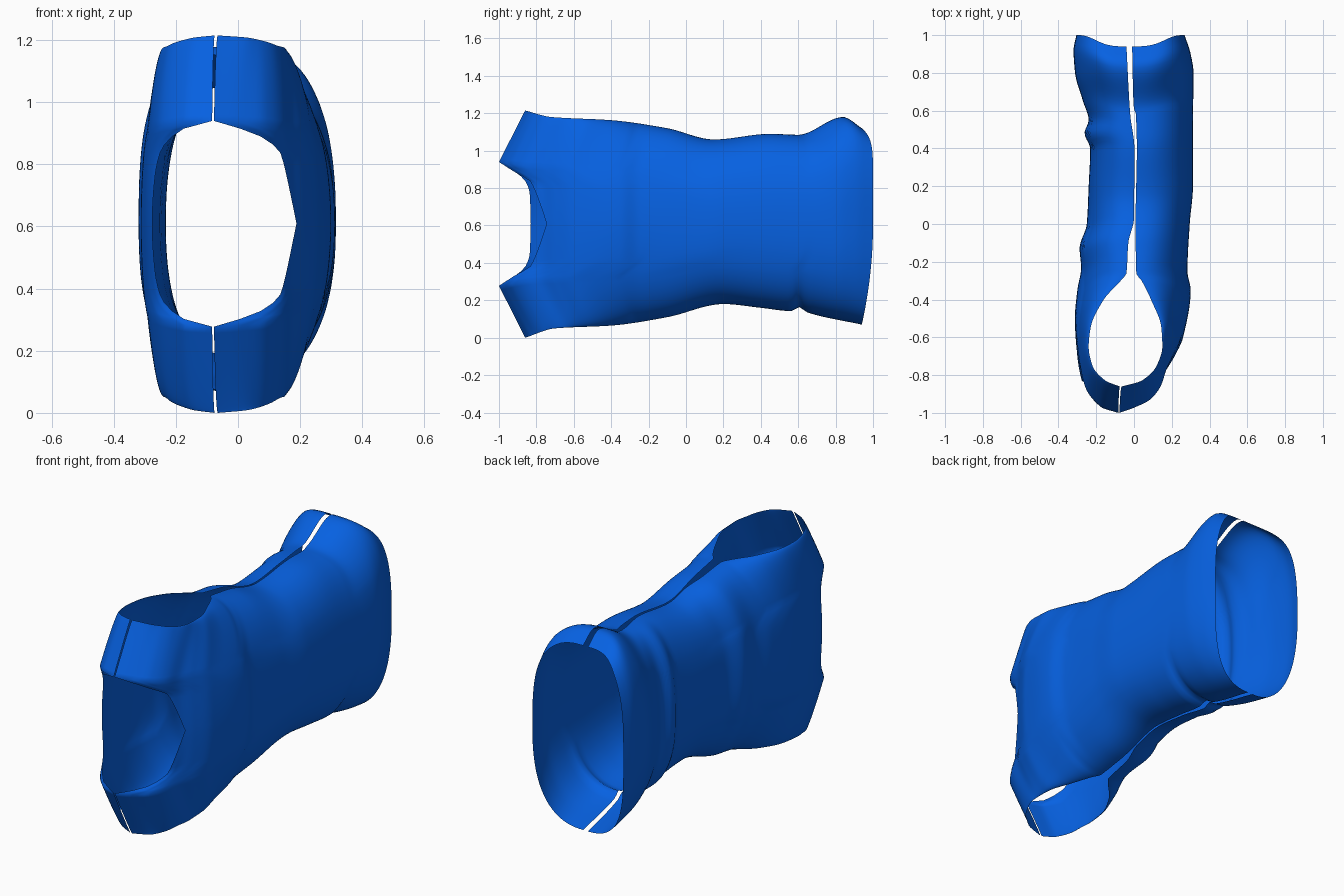
import bpy, bmesh, math

if "Cube" in bpy.data.objects:
    bpy.data.objects.remove(bpy.data.objects["Cube"])

ZC = 0.61          # height of the garment's centre line
QC = 0.545         # relative height of the neck / shoulder corner


def curve(pts):
    """Smooth interpolation through (position, value) points, monotone tangents."""
    xs, ys = zip(*pts)
    d = [(ys[i + 1] - ys[i]) / (xs[i + 1] - xs[i]) for i in range(len(xs) - 1)]
    m = [d[0]] + [0 if a * b <= 0 else 2 * a * b / (a + b) for a, b in zip(d, d[1:])] + [d[-1]]

    def f(x):
        x = min(max(x, xs[0]), xs[-1])
        i = 0
        while i < len(xs) - 2 and x > xs[i + 1]:
            i += 1
        h = xs[i + 1] - xs[i]
        t = (x - xs[i]) / h
        return (ys[i] * (1 + 2 * t) * (1 - t) ** 2 + m[i] * h * t * (1 - t) ** 2
                + ys[i + 1] * t * t * (3 - 2 * t) + m[i + 1] * h * t * t * (t - 1))
    return f


# upper and lower side outlines along the body
z_top = curve([(-.86, 1.215), (-.72, 1.18), (-.4, 1.163), (-.1, 1.12), (.15, 1.06),
               (.45, 1.09), (.6, 1.085), (.84, 1.18), (.94, 1.12)])
z_bottom = curve([(-.86, 0), (-.7, .05), (-.4, .065), (-.1, .11), (.2, .18), (.4, .16),
                  (.57, .142), (.6, .165), (.65, .135), (.94, .07)])
# squareness of the section along the body, above and below the centre
n_top = curve([(-.86, 1.9), (-.5, 1.9), (-.1, 2.3), (.6, 2.4), (.94, 3)])
n_bottom = curve([(-.86, 1.9), (-.5, 1.9), (-.1, 2.3), (.6, 2.4), (.94, 2.5)])

# right panel: outer line, armhole + side seam line, neckline depth
right = dict(
    side=1,
    outer=curve([(-1, -.08), (-.97, 0), (-.93, .085), (-.85, .148), (-.77, .175), (-.7, .215),
                 (-.6, .26), (-.35, .3), (-.25, .283), (0, .295), (.2, .312), (.5, .312),
                 (.8, .315), (.9, .3), (1, .268)]),
    edge=curve([(-.86, -.065), (-.83, .04), (-.75, .12), (-.65, .15), (-.55, .145), (-.4, .09),
                (-.3, .04), (-.26, .012), (0, .008), (.4, .015), (.58, .01), (.62, -.002), (.94, -.01)]),
    neck=curve([(0, -.745), (.15, -.775), (.3, -.81), (.38, -.835), (.44, -.9), (QC, -1)]))

# left panel
left = dict(
    side=-1,
    outer=curve([(-1, -.085), (-.97, -.18), (-.85, -.27), (-.7, -.3), (-.5, -.313), (-.35, -.3),
                 (-.23, -.28), (-.13, -.288), (0, -.25), (.2, -.24), (.4, -.232), (.48, -.262),
                 (.55, -.24), (.65, -.27), (.8, -.312), (.92, -.32), (1, -.305)]),
    edge=curve([(-.86, -.075), (-.83, -.15), (-.75, -.22), (-.65, -.24), (-.55, -.23), (-.4, -.16),
                (-.3, -.07), (-.26, -.04), (-.1, -.03), (.03, 0), (.4, .002), (.58, -.02), (.94, -.04)]),
    neck=curve([(0, -.83), (.26, -.835), (.38, -.86), (.44, -.9), (QC, -1)]))

# column positions across a half panel, with one exactly on the neck corner
PHI = math.asin(QC)
columns = [math.sin(PHI * i / 12) for i in range(12)]
columns += [math.sin(PHI + (math.pi / 2 - PHI) * i / 24) for i in range(25)]
columns = [-q for q in reversed(columns[1:])] + columns
ROWS = 110


def point(p, q, v):
    a = abs(q)
    over = max(0, (a - QC) / (1 - QC))
    y0 = p["neck"](a) if a < QC else -1 + .14 * over
    # hem dips at the upper seam, slants towards the lower one
    y1 = 1 - .06 * (a ** 10 if q > 0 else a ** 2)
    y = y0 + (y1 - y0) * v
    ye = -.86 + 1.8 * v
    n = (n_top if q > 0 else n_bottom)(ye)
    c = max(0, 1 - a ** n) ** (1 / n)
    xe = p["edge"](ye)
    xm = p["outer"](y - .14 * over * (1 - v) ** 2)
    zt = z_top(ye) if q >= 0 else z_bottom(ye)
    return xe + (xm - xe) * c, y, ZC + a * (zt - ZC)


blue = bpy.data.materials.new("blue_fabric")
blue.diffuse_color = (0.002, 0.12, 0.76, 1)
blue.use_nodes = True
blue.node_tree.nodes["Principled BSDF"].inputs["Base Color"].default_value = blue.diffuse_color


def make_panel(name, p):
    bm = bmesh.new()
    grid = [[bm.verts.new(point(p, q, (r / ROWS) ** 1.4)) for q in columns]
            for r in range(ROWS + 1)]
    for r in range(ROWS):
        for c in range(len(columns) - 1):
            f = [grid[r][c], grid[r + 1][c], grid[r + 1][c + 1], grid[r][c + 1]]
            bm.faces.new(f if p["side"] > 0 else f[::-1]).smooth = True
    me = bpy.data.meshes.new(name)
    bm.to_mesh(me)
    bm.free()
    me.materials.append(blue)
    bpy.context.collection.objects.link(bpy.data.objects.new(name, me))


# the two fabric panels of the sleeveless top
make_panel("right_panel", right)
make_panel("left_panel", left)
